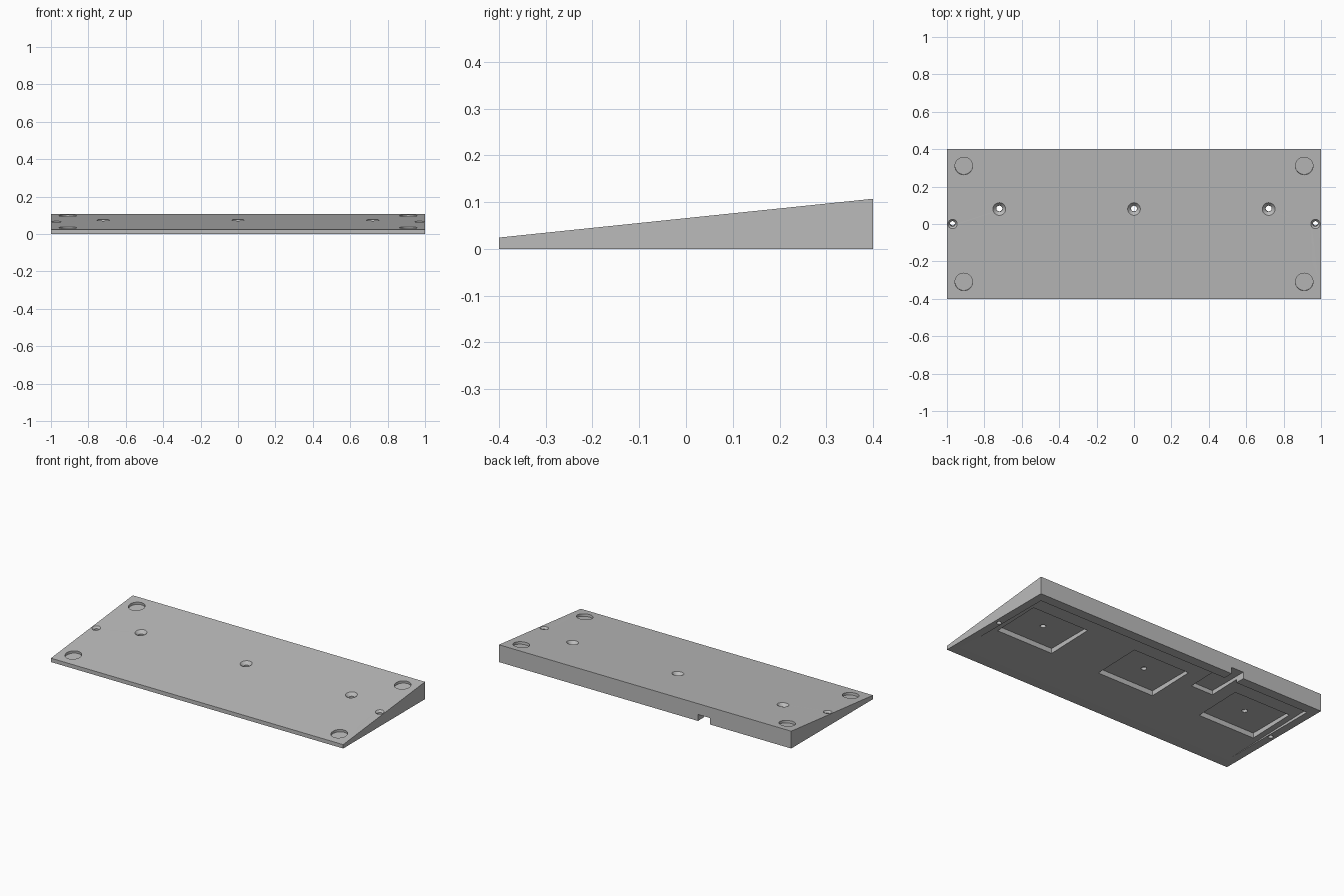
import bpy, bmesh, math
from mathutils import Matrix, Vector

if "Cube" in bpy.data.objects:
    bpy.data.objects.remove(bpy.data.objects["Cube"])

FRONT_Z, BACK_Z, HALF_Y = 0.024, 0.107, 0.4
SLOPE = (BACK_Z - FRONT_Z) / (2 * HALF_Y)

grey = bpy.data.materials.new("plain_grey")
grey.use_nodes = True
colour = (0.5, 0.5, 0.5, 1)
grey.diffuse_color = colour
grey.node_tree.nodes["Principled BSDF"].inputs["Base Color"].default_value = colour


def top_z(y):
    return FRONT_Z + SLOPE * (y + HALF_Y)


def to_object(name, bm):
    bmesh.ops.recalc_face_normals(bm, faces=bm.faces)
    mesh = bpy.data.meshes.new(name)
    bm.to_mesh(mesh)
    bm.free()
    mesh.materials.append(grey)
    obj = bpy.data.objects.new(name, mesh)
    bpy.context.collection.objects.link(obj)
    return obj


def prism(name, profile, x0, x1):
    """Extrude a (y, z) outline along x."""
    bm = bmesh.new()
    face = bm.faces.new([bm.verts.new((x0, y, z)) for y, z in profile])
    side = bmesh.ops.extrude_face_region(bm, geom=[face])["geom"]
    bmesh.ops.translate(bm, vec=(x1 - x0, 0, 0),
                        verts=[v for v in side if isinstance(v, bmesh.types.BMVert)])
    return to_object(name, bm)


def block(name, x0, x1, y0, y1, z0, z1):
    return prism(name, [(y0, z0), (y1, z0), (y1, z1), (y0, z1)], x0, x1)


def lathe(name, x, y, profile, sides=40):
    """Stack rings of (radius, height), square to the sloping top."""
    bm = bmesh.new()
    place = (Matrix.Translation((x, y, top_z(y)))
             @ Matrix.Rotation(math.atan(SLOPE), 4, 'X'))
    rings = []
    for r, h in profile:
        angles = [math.tau * i / sides for i in range(sides)]
        rings.append([bm.verts.new(place @ Vector((r * math.cos(a), r * math.sin(a), h)))
                      for a in angles])
    for low, high in zip(rings, rings[1:]):
        for i in range(sides):
            j = (i + 1) % sides
            bm.faces.new((low[i], low[j], high[j], high[i]))
    bm.faces.new(rings[0])
    bm.faces.new(rings[-1])
    return to_object(name, bm)


def cut(body, cutter):
    mod = body.modifiers.new("cut", 'BOOLEAN')
    mod.operation, mod.solver, mod.object = 'DIFFERENCE', 'EXACT', cutter
    bpy.context.view_layer.objects.active = body
    bpy.ops.object.modifier_apply(modifier=mod.name)
    bpy.data.objects.remove(cutter)


# Wedge body
body = prism("wedge_base", [(-HALF_Y, 0), (HALF_Y, 0), (HALF_Y, BACK_Z), (-HALF_Y, FRONT_Z)], -1, 1)

# Shallow recess under the body, fading out towards the front
cut(body, prism("underside_recess", [(-0.31, 0), (-0.31, -0.05), (0.34, -0.05), (0.34, 0.02)],
                -0.95, 0.95))

# Three rectangular pockets with countersunk screw holes
for x in (-0.72, 0, 0.72):
    cut(body, block("pocket", x - 0.193, x + 0.193, -0.073, 0.233, -0.05, 0.038))
    cut(body, lathe("screw_hole", x, 0.08, [(0.016, -0.2), (0.016, -0.018), (0.034, 0), (0.034, 0.02)]))

# Cable cavity and its outlet in the back wall
cut(body, block("cable_cavity", -0.445, -0.295, 0.137, 0.34, -0.05, 0.04))
cut(body, block("cable_notch", -0.445, -0.362, 0.3, 0.5, -0.05, 0.04))

# Small end holes and round corner sockets
for side in (-1, 1):
    cut(body, lathe("end_hole", side * 0.97, 0, [(0.014, -0.2), (0.014, -0.012), (0.025, 0), (0.025, 0.02)]))
    for y in (-0.31, 0.31):
        cut(body, lathe("corner_socket", side * 0.91, y, [(0.047, -0.015), (0.047, 0.03)]))

# Smooth round walls, crisp edges
body.select_set(True)
bpy.context.view_layer.objects.active = body
bpy.ops.object.shade_smooth_by_angle(angle=math.radians(20))
